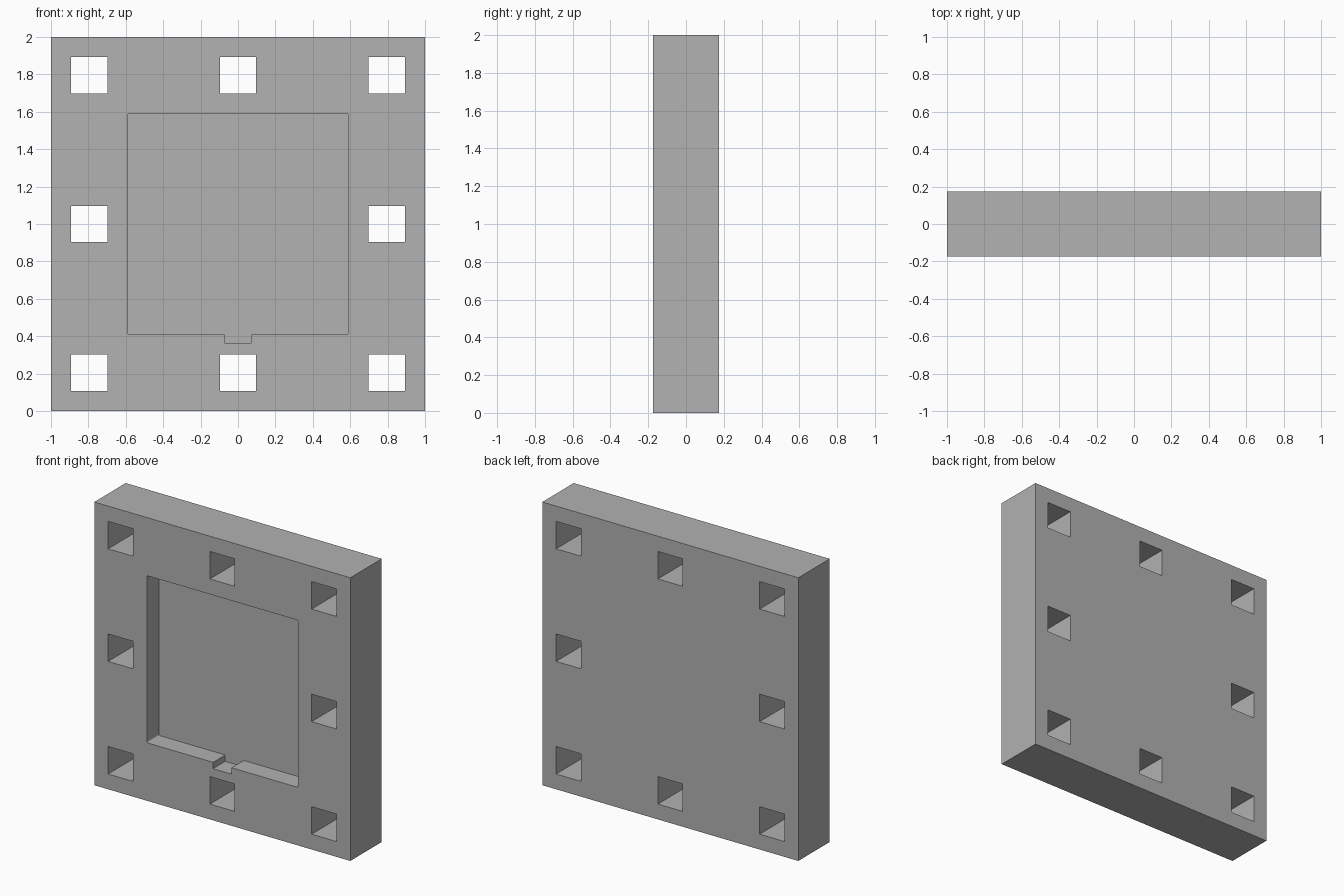
import bpy
import bmesh

cube = bpy.data.objects.get("Cube")
if cube:
    bpy.data.objects.remove(cube, do_unlink=True)

HALF_DEPTH = 0.175
POCKET_DEPTH = 0.135

grey = bpy.data.materials.new("plain grey")
grey.use_nodes = True
GREY = (0.445, 0.445, 0.445, 1)
grey.diffuse_color = GREY
grey.node_tree.nodes["Principled BSDF"].inputs["Base Color"].default_value = GREY


def box(name, xs, ys, zs, radius=0):
    """Box between limits, optionally rounding the edges that run along y."""
    bm = bmesh.new()
    bmesh.ops.create_cube(bm, size=1)
    for v in bm.verts:
        for axis, (low, high) in enumerate((xs, ys, zs)):
            v.co[axis] = low if v.co[axis] < 0 else high
    if radius:
        edges = [e for e in bm.edges
                 if abs(e.verts[0].co.y - e.verts[1].co.y) > 0.01]
        bmesh.ops.bevel(bm, geom=edges, offset=radius, segments=3,
                        profile=0.5, affect='EDGES')
    mesh = bpy.data.meshes.new(name)
    bm.to_mesh(mesh)
    bm.free()
    mesh.materials.append(grey)
    obj = bpy.data.objects.new(name, mesh)
    bpy.context.collection.objects.link(obj)
    return obj


def cut(target, cutter):
    """Subtract the cutter and bake the result."""
    cutter.hide_render = True
    mod = target.modifiers.new(cutter.name, 'BOOLEAN')
    mod.operation = 'DIFFERENCE'
    mod.solver = 'EXACT'
    mod.object = cutter
    bpy.context.view_layer.objects.active = target
    bpy.ops.object.modifier_apply(modifier=mod.name)
    bpy.data.objects.remove(cutter, do_unlink=True)


# Square slab
panel = box("panel", (-1, 1), (-HALF_DEPTH, HALF_DEPTH), (0, 2))

# Recess in the front with a small notch below it
recess = (-HALF_DEPTH - 0.1, -HALF_DEPTH + POCKET_DEPTH)
cut(panel, box("pocket_cutter", (-0.59, 0.59), recess, (0.41, 1.59), 0.008))
cut(panel, box("notch_cutter", (-0.072, 0.072), recess, (0.365, 0.6)))

# Ring of eight square through holes
STEP, R = 0.795, 0.097
for i in (-1, 0, 1):
    for j in (-1, 0, 1):
        if i or j:
            x, z = i * STEP, 1 + j * STEP
            cut(panel, box("hole_cutter", (x - R, x + R), (-1, 1), (z - R, z + R)))
